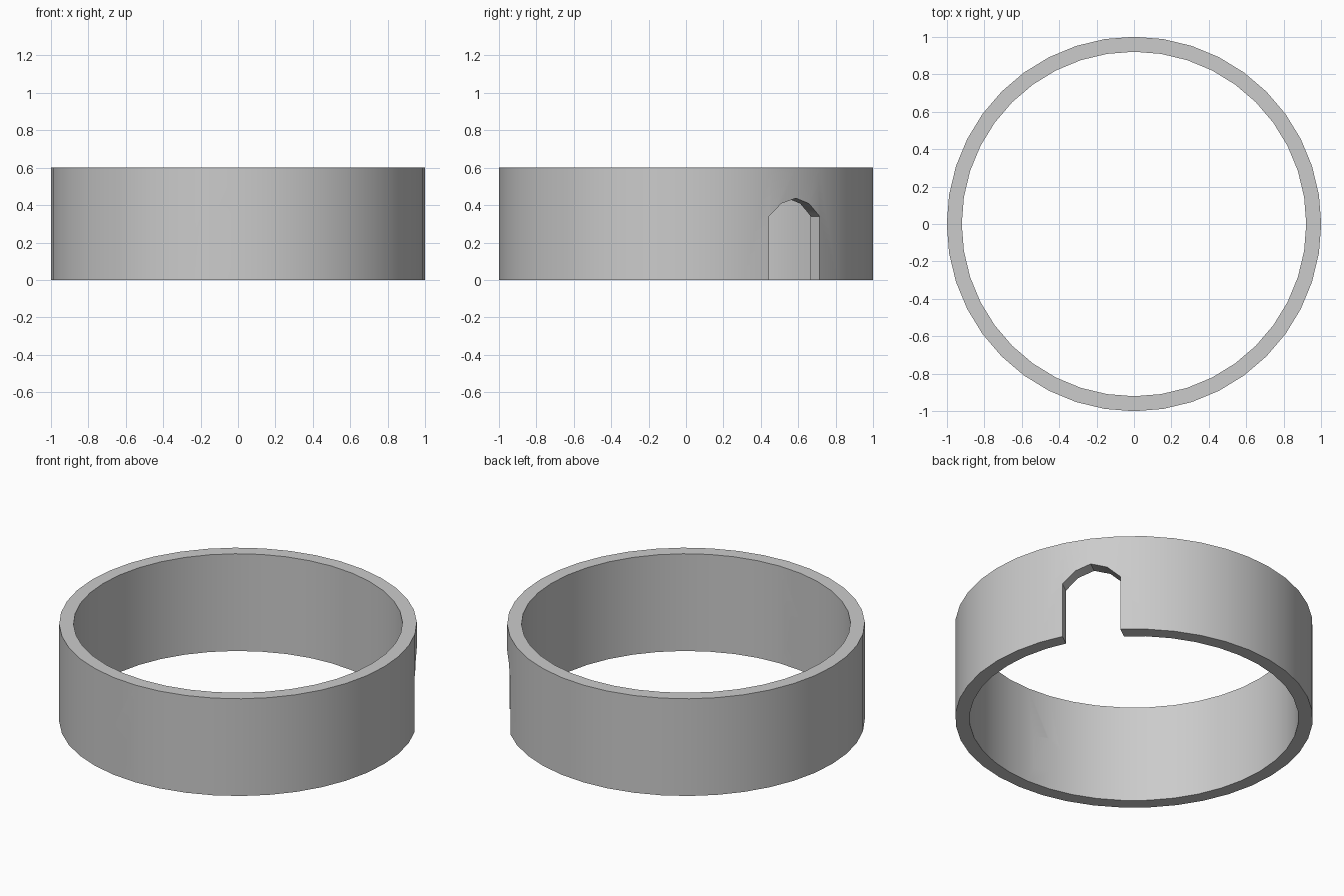
import bpy, bmesh
from math import sin, cos, pi, radians
from mathutils import Matrix

if "Cube" in bpy.data.objects:
    bpy.data.objects.remove(bpy.data.objects["Cube"])

SEGMENTS, OUTER, INNER, HEIGHT = 40, 1.0, 0.92, 0.6


def make_object(name, bm):
    bmesh.ops.recalc_face_normals(bm, faces=bm.faces)
    mesh = bpy.data.meshes.new(name)
    bm.to_mesh(mesh)
    bm.free()
    obj = bpy.data.objects.new(name, mesh)
    bpy.context.collection.objects.link(obj)
    return obj


def ring_wall(name):
    # Rectangular wall section swept around a circle
    bm = bmesh.new()
    section = [(INNER, 0), (OUTER, 0), (OUTER, HEIGHT), (INNER, HEIGHT)]
    rings = []
    for i in range(SEGMENTS):
        a = 2 * pi * i / SEGMENTS
        rings.append([bm.verts.new((r * cos(a), r * sin(a), z)) for r, z in section])
    for i in range(SEGMENTS):
        a, b = rings[i], rings[(i + 1) % SEGMENTS]
        for j in range(4):
            k = (j + 1) % 4
            bm.faces.new((a[j], b[j], b[k], a[k]))
    return make_object(name, bm)


def arch_cutter(name, half_profile, angle):
    # Half outline mirrored into an arch, extruded radially through the wall
    outline = half_profile + [(-u, z) for u, z in reversed(half_profile) if u > 0]
    bm = bmesh.new()
    face = bm.faces.new([bm.verts.new((0.75, u, z)) for u, z in outline])
    ext = bmesh.ops.extrude_face_region(bm, geom=[face])
    new_verts = [v for v in ext["geom"] if isinstance(v, bmesh.types.BMVert)]
    bmesh.ops.translate(bm, verts=new_verts, vec=(0.45, 0, 0))
    bm.transform(Matrix.Rotation(radians(angle), 4, 'Z'))
    obj = make_object(name, bm)
    obj.hide_render = True
    return obj


wall = ring_wall("round_wall")

# Doorway at the back right, small window at the front
cutters = [
    arch_cutter("doorway_cutter",
                [(0.167, -0.1), (0.167, 0.34), (0.092, 0.408), (0, 0.437)], 36),
    arch_cutter("window_cutter",
                [(0.09, 0.105), (0.09, 0.26), (0.068, 0.31), (0, 0.327)], 262),
]

bpy.context.view_layer.objects.active = wall
wall.select_set(True)
for cutter in cutters:
    mod = wall.modifiers.new(cutter.name, 'BOOLEAN')
    mod.operation = 'DIFFERENCE'
    mod.solver = 'EXACT'
    mod.object = cutter
    bpy.ops.object.modifier_apply(modifier=mod.name)
    bpy.data.objects.remove(cutter)

bpy.ops.object.shade_smooth_by_angle(angle=radians(30))
